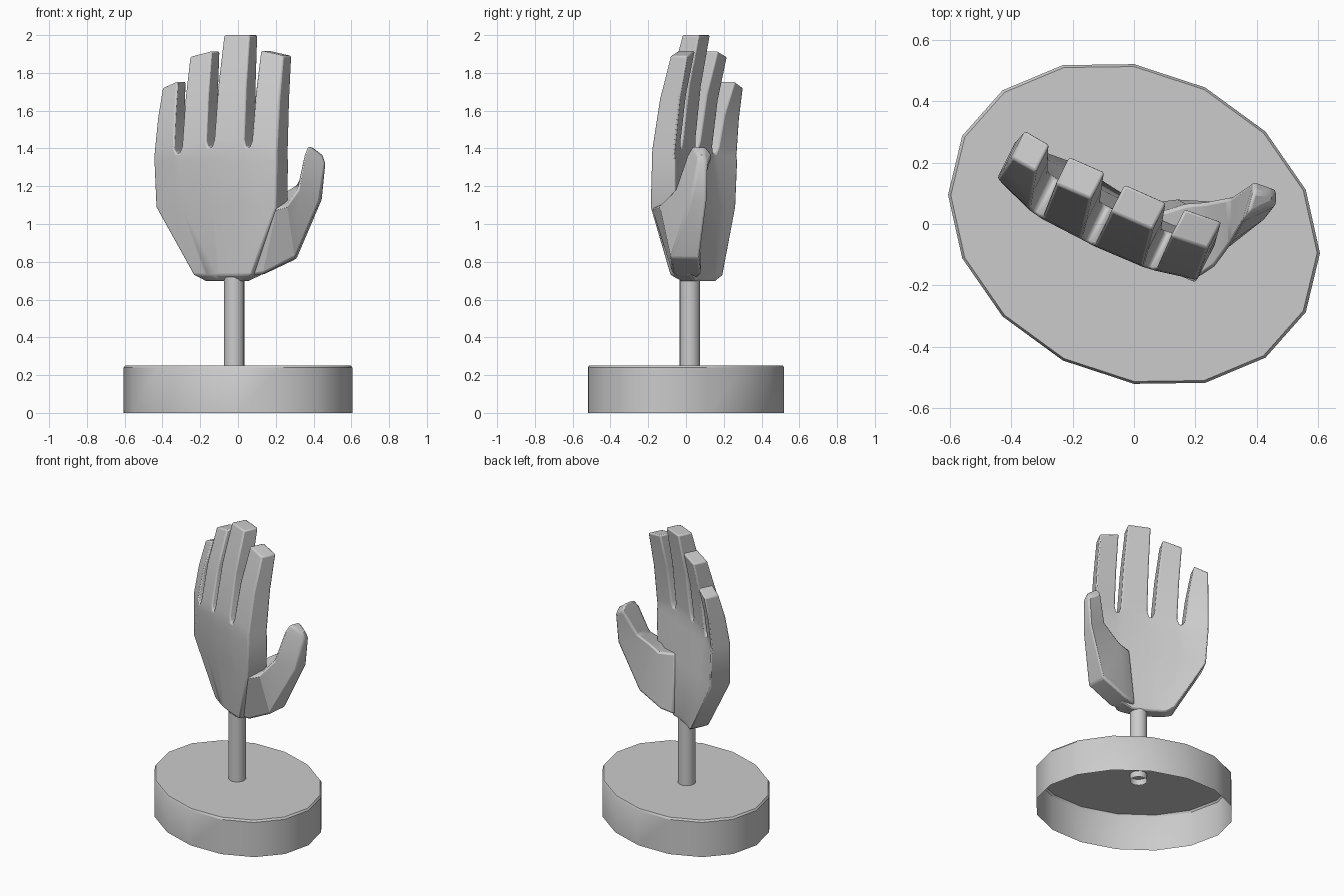
import bpy, bmesh, math
from mathutils import Vector

if "Cube" in bpy.data.objects:
    bpy.data.objects.remove(bpy.data.objects["Cube"])

V = Vector((0.45, 0.89, 0))  # direction from back of hand to palm side


def finish(bm, name, bevel=0.0):
    bmesh.ops.recalc_face_normals(bm, faces=bm.faces)
    me = bpy.data.meshes.new(name)
    bm.to_mesh(me)
    bm.free()
    ob = bpy.data.objects.new(name, me)
    bpy.context.collection.objects.link(ob)
    bpy.ops.object.select_all(action='DESELECT')
    ob.select_set(True)
    bpy.context.view_layer.objects.active = ob
    if bevel:
        m = ob.modifiers.new("soft_edges", 'BEVEL')
        m.width, m.segments = bevel, 2
        m.limit_method, m.angle_limit = 'ANGLE', math.radians(40)
    bpy.ops.object.shade_smooth_by_angle(angle=math.radians(32))
    return ob


def ring(bm, pts):
    return [bm.verts.new(p) for p in pts]


def bridge(bm, a, b):
    n = len(a)
    for i in range(n):
        bm.faces.new((a[i], a[(i + 1) % n], b[(i + 1) % n], b[i]))


# Base: skewed 16-sided ellipse, open underneath
bm = bmesh.new()
rows = []
for s, z in ((1, 0), (1, 0.24), (0.985, 0.252)):
    rows.append(ring(bm, [(0.605 * s * math.cos(t),
                           s * (-0.095 * math.cos(t) + 0.52 * math.sin(t)), z)
                          for t in (i * math.tau / 16 for i in range(16))]))
bridge(bm, rows[0], rows[1])
bridge(bm, rows[1], rows[2])
bm.faces.new(rows[2])
finish(bm, "base")

# Support rod
bm = bmesh.new()
rows = [ring(bm, [(-0.02 + 0.055 * math.cos(t), 0.02 + 0.055 * math.sin(t), z)
                  for t in (i * math.tau / 16 for i in range(16))]) for z in (0.21, 0.72)]
bridge(bm, *rows)
finish(bm, "support_rod")

# Palm: rings of 8 columns at the front (finger borders) and 8 at the back
bm = bmesh.new()
kx = [-0.445, -0.34, -0.30, -0.17, -0.13, 0.03, 0.07, 0.205]
ky = [0.15, 0.045, 0.017, -0.05, -0.072, -0.14, -0.152, -0.182]
kz = [1.36, 1.375, 1.375, 1.405, 1.405, 1.405, 1.405, 1.37]
front = [Vector(p) for p in zip(kx, ky, kz)]
root = [p.copy() for p in front]
for i in (1, 3, 5):  # narrow the gaps at the notch floor
    d = (front[i + 1] - front[i]) * 0.28
    root[i] += d
    root[i + 1] -= d


def loop(fronts, d):
    return ring(bm, fronts + [p + V * d for p in reversed(fronts)])


def level(x0, y0, x1, y1, z, bow):
    out = []
    for i in range(8):
        t = (kx[i] - kx[0]) / (kx[7] - kx[0])
        off = V * (-bow * 4 * t * (1 - t))
        out.append(Vector((x0 + (x1 - x0) * t, y0 + (y1 - y0) * t, z)) + off)
    return out


rows = [loop(level(-0.17, 0.085, 0.02, -0.025, 0.697, 0.01), 0.08),
        loop(level(-0.235, 0.085, 0.07, -0.085, 0.73, 0.015), 0.125),
        loop(level(-0.435, 0.135, 0.2, -0.19, 1.09, 0.015), 0.145),
        loop([Vector((p.x, p.y, 1.33)) for p in front], 0.14),
        loop(root, 0.135)]
for a, b in zip(rows, rows[1:]):
    bridge(bm, a, b)
top = rows[-1]
for i in range(7):
    bm.faces.new((rows[0][i], rows[0][i + 1], rows[0][14 - i], rows[0][15 - i]))
    if i % 2:
        bm.faces.new((top[i], top[i + 1], top[14 - i], top[15 - i]))

# Fingers: grown from the palm top; tips given as left front and right front corners
tips = [((-0.40, 0.215, 1.72), (-0.32, 0.17, 1.755)),
        ((-0.255, 0.13, 1.885), (-0.14, 0.08, 1.915)),
        ((-0.075, 0.04, 2.0), (0.06, -0.02, 2.0)),
        ((0.12, -0.04, 1.918), (0.24, -0.082, 1.89))]
for k, (l, r) in enumerate(tips):
    i = 2 * k
    prev = [top[i], top[i + 1], top[14 - i], top[15 - i]]
    for tz, txy, d in ((0.07, 0.04, 0.135), (0.55, 0.42, 0.12), (1, 1, 0.1)):
        c = []
        for a, b in ((front[i], Vector(l)), (front[i + 1], Vector(r))):
            p = a.lerp(b, txy)
            p.z = a.z + (b.z - a.z) * tz
            c.append(p)
        cur = ring(bm, [c[0], c[1], c[1] + V * d, c[0] + V * d])
        bridge(bm, prev, cur)
        prev = cur
    bm.faces.new(prev)
finish(bm, "palm_and_fingers", 0.01)

# Thumb: corners are outer front, inner front, inner back, outer back
bm = bmesh.new()
sections = [
    [(0.03, -0.04, 0.72), (0.16, -0.155, 1.09), (0.06, 0.03, 1.12), (0.05, 0.07, 0.72)],
    [(0.13, -0.07, 0.735), (0.205, -0.18, 1.085), (0.17, 0.065, 1.12), (0.14, 0.08, 0.735)],
    [(0.30, -0.08, 0.82), (0.26, -0.14, 1.10), (0.23, 0.07, 1.16), (0.31, 0.07, 0.815)],
    [(0.43, 0.02, 1.12), (0.315, -0.06, 1.18), (0.31, 0.085, 1.205), (0.445, 0.11, 1.13)],
    [(0.462, 0.06, 1.32), (0.35, 0.005, 1.365), (0.39, 0.14, 1.365), (0.462, 0.11, 1.32)],
    [(0.445, 0.065, 1.365), (0.37, 0.035, 1.415), (0.39, 0.105, 1.41), (0.448, 0.10, 1.365)]]
rows = [ring(bm, s) for s in sections]
for a, b in zip(rows, rows[1:]):
    bridge(bm, a, b)
bm.faces.new(rows[0])
bm.faces.new(rows[-1])
finish(bm, "thumb", 0.012)
